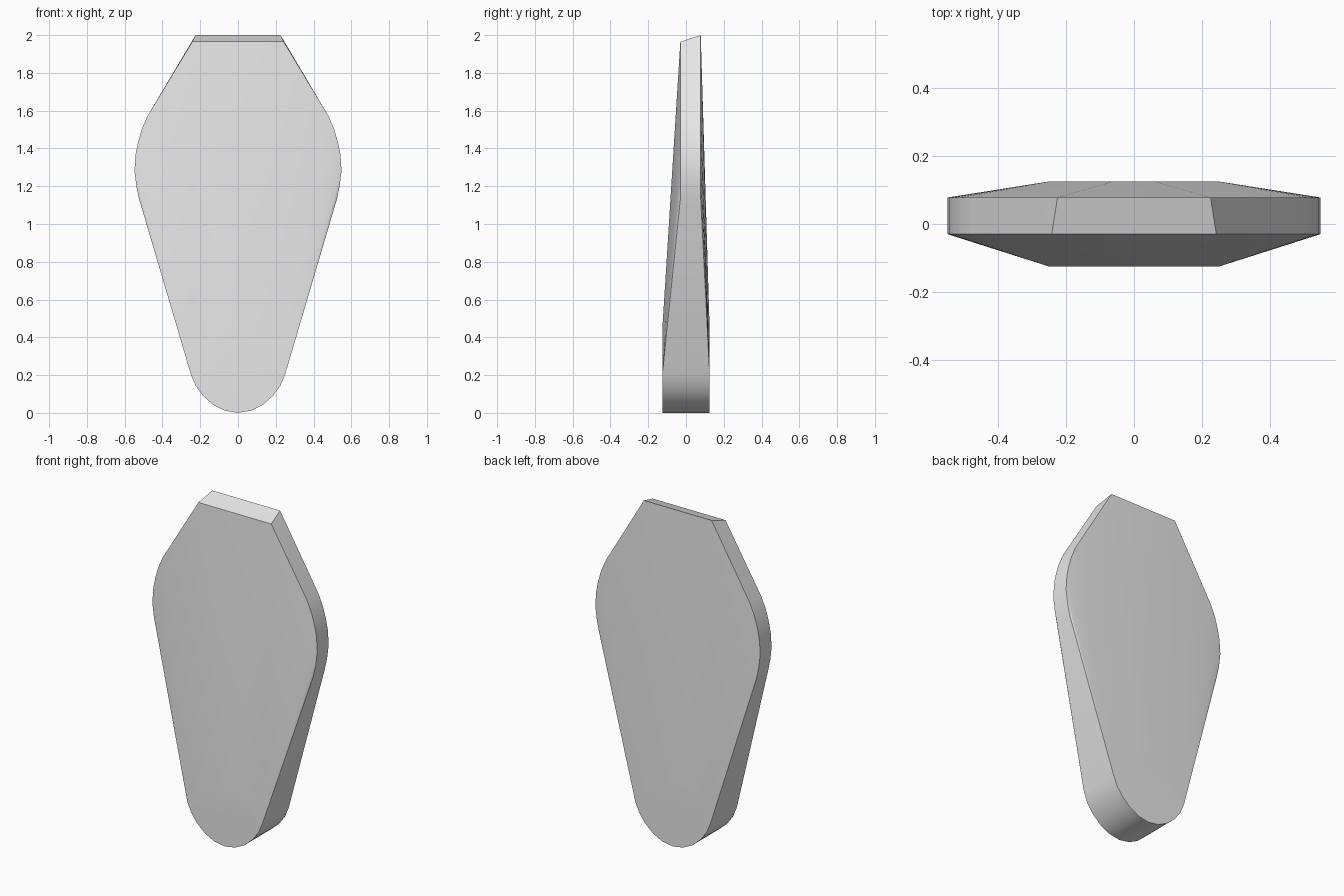
import bpy, bmesh, math

cube = bpy.data.objects.get("Cube")
if cube:
    bpy.data.objects.remove(cube, do_unlink=True)

grey = bpy.data.materials.new("plain_grey")
grey.use_nodes = True
grey.diffuse_color = (0.8, 0.8, 0.8, 1)
grey.node_tree.nodes["Principled BSDF"].inputs["Base Color"].default_value = (0.8, 0.8, 0.8, 1)

# Half outline (x, z): rounded foot, then flaring side and shoulder
foot = [(0, 0), (0.07, 0.012), (0.13, 0.042), (0.185, 0.09), (0.225, 0.145), (0.25, 0.205)]
shoulder = [(0.523, 1.13), (0.538, 1.2), (0.548, 1.28), (0.542, 1.37),
            (0.53, 1.43), (0.51, 1.5), (0.48, 1.57)]


def face_outline(foot_y, upper_y, top):
    """One broad face: thick at the foot, thinner from the shoulder up."""
    half = [(x, foot_y, z) for x, z in foot]
    half += [(x, upper_y, z) for x, z in shoulder + [top]]
    half.append((0.06, foot_y, 0.45))          # gentle swell above the foot
    return half


bm = bmesh.new()
for half in (face_outline(-0.125, -0.03, (0.242, 1.965)),
             face_outline(0.125, 0.078, (0.225, 2.0))):
    for x, y, z in half:
        for side in ((1, -1) if x else (1,)):
            bm.verts.new((x * side, y, z))

# Wrap the two faces into one solid slab
hull = bmesh.ops.convex_hull(bm, input=bm.verts[:])
loose = [v for v in bm.verts if not v.link_faces]
bmesh.ops.delete(bm, geom=loose, context='VERTS')
bmesh.ops.dissolve_limit(bm, angle_limit=math.radians(0.3),
                         verts=bm.verts[:], edges=bm.edges[:])
bmesh.ops.recalc_face_normals(bm, faces=bm.faces[:])

mesh = bpy.data.meshes.new("tapered_slab")
bm.to_mesh(mesh)
bm.free()
mesh.materials.append(grey)
slab = bpy.data.objects.new("tapered_slab", mesh)
bpy.context.collection.objects.link(slab)

bpy.ops.object.select_all(action='DESELECT')
slab.select_set(True)
bpy.context.view_layer.objects.active = slab
bpy.ops.object.shade_smooth_by_angle(angle=math.radians(30))
